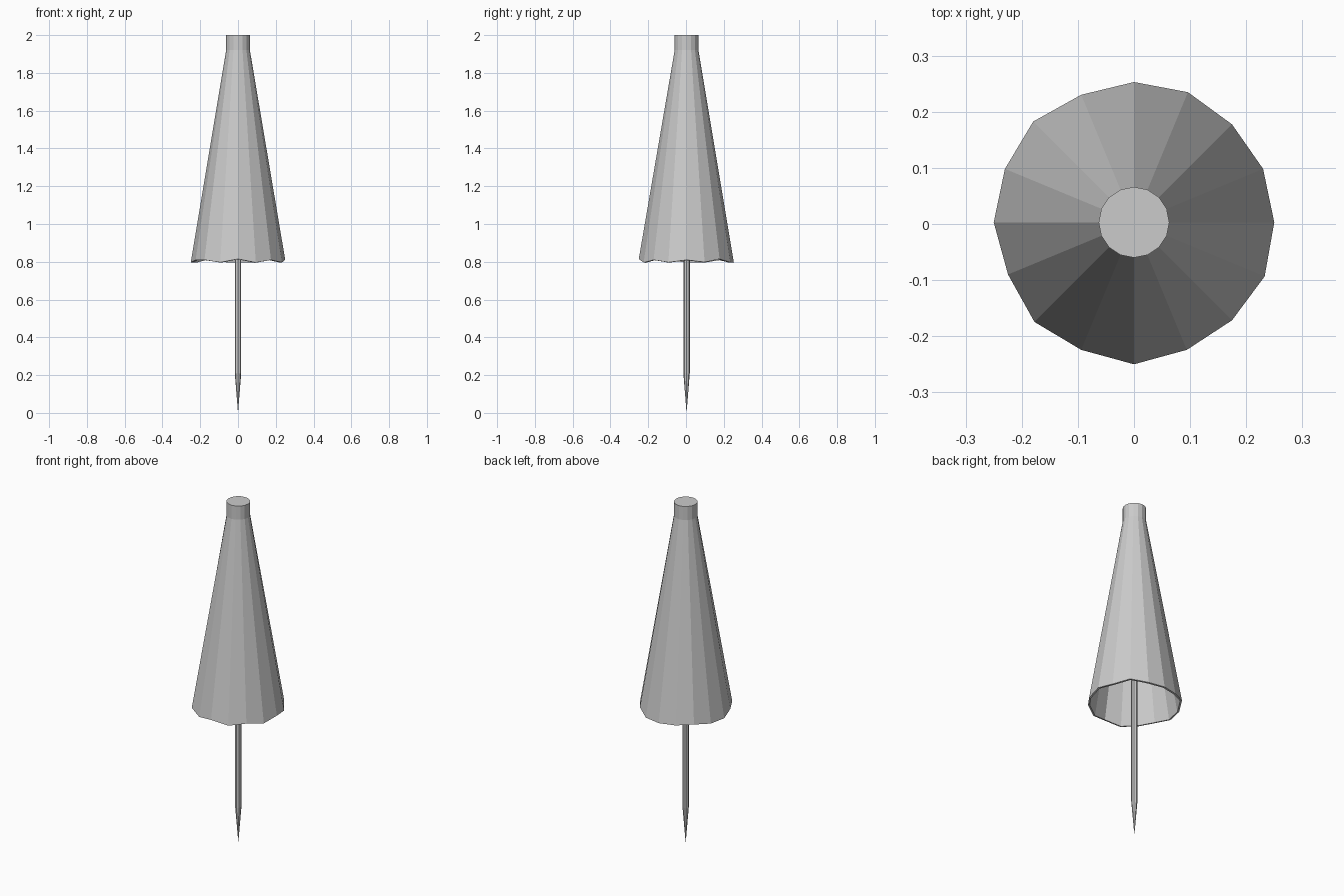
import bpy, bmesh
from math import cos, sin, pi

if "Cube" in bpy.data.objects:
    bpy.data.objects.remove(bpy.data.objects["Cube"])

CY = 0.003  # shared axis offset in y


def ring(bm, radii, heights):
    n = len(radii)
    return [bm.verts.new((r * cos(2 * pi * i / n), CY + r * sin(2 * pi * i / n), z))
            for i, (r, z) in enumerate(zip(radii, heights))]


def bridge(bm, a, b):
    n = len(a)
    for i in range(n):
        j = (i + 1) % n
        bm.faces.new((a[i], a[j], b[j], b[i]))


def finish(bm, name):
    bmesh.ops.recalc_face_normals(bm, faces=bm.faces)
    mesh = bpy.data.meshes.new(name)
    bm.to_mesh(mesh)
    bm.free()
    obj = bpy.data.objects.new(name, mesh)
    bpy.context.collection.objects.link(obj)
    return obj


# Folded canopy: uneven hem, tapering to a capped collar
N = 16
hem_r = [.25, .249, .247, .251, .25, .246, .254, .249,
         .25, .243, .251, .246, .253, .246, .247, .252]
hem_z = [.81, .798, .815, .797, .797, .80, .81, .797,
         .797, .81, .81, .797, .815, .796, .81, .797]
bm = bmesh.new()
hem = ring(bm, hem_r, hem_z)
neck = ring(bm, [.063] * N, [1.92] * N)
top = ring(bm, [.063] * N, [2.0] * N)
bridge(bm, hem, neck)
bridge(bm, neck, top)
bm.faces.new(top)
canopy = finish(bm, "canopy")
shell = canopy.modifiers.new("cloth_thickness", 'SOLIDIFY')
shell.thickness = 0.01
shell.offset = -1

# Pole with a pointed ground spike
M = 8
bm = bmesh.new()
upper = ring(bm, [.017] * M, [1.97] * M)
lower = ring(bm, [.017] * M, [.21] * M)
bridge(bm, lower, upper)
bm.faces.new(upper)
tip = bm.verts.new((0, CY, 0))
for i in range(M):
    bm.faces.new((tip, lower[(i + 1) % M], lower[i]))
finish(bm, "pole")
